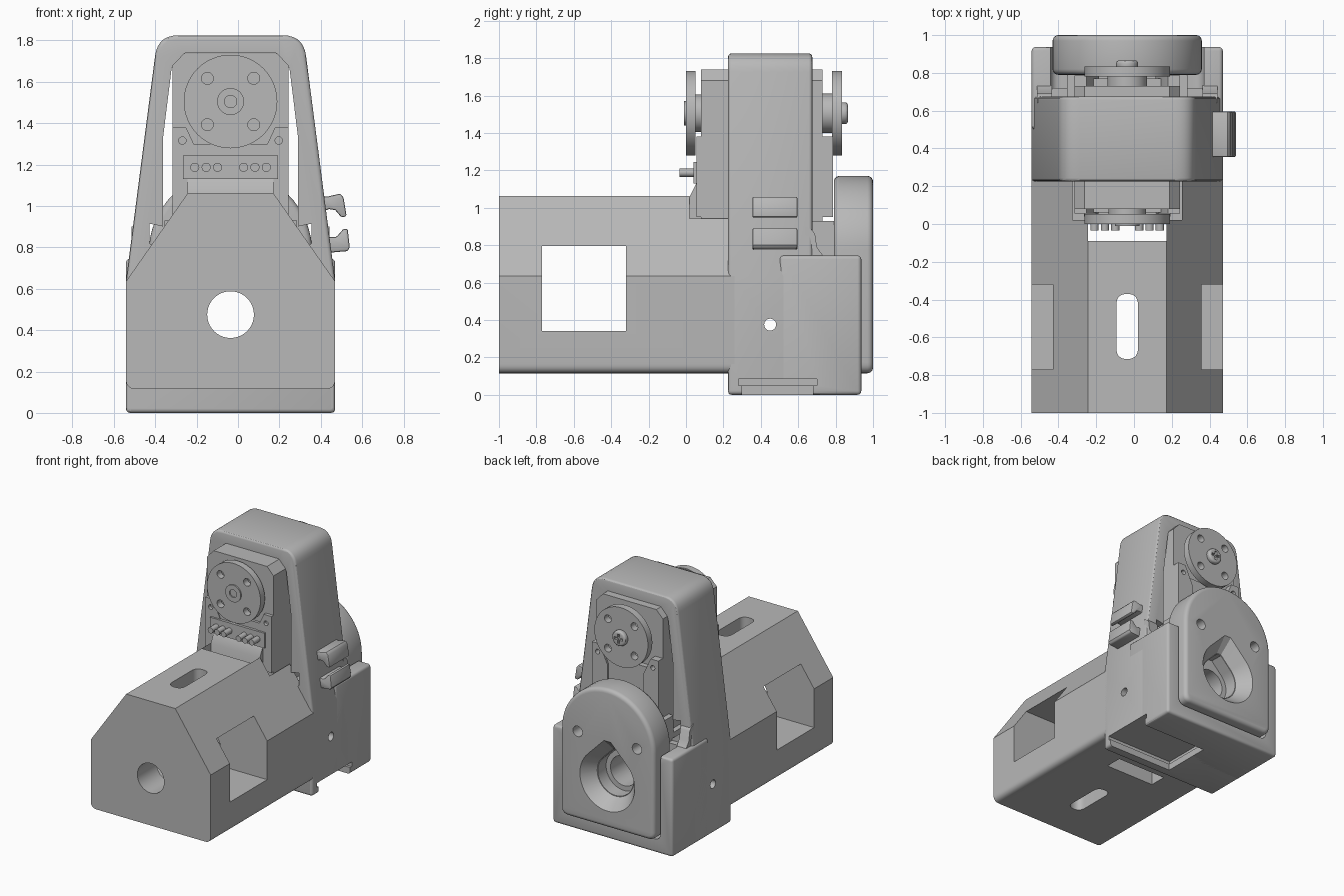
import bpy, bmesh, math
from mathutils import Vector

if "Cube" in bpy.data.objects:
    bpy.data.objects.remove(bpy.data.objects["Cube"], do_unlink=True)

CX = -0.036   # centre line of the symmetric parts
AXIS_Z = 0.475  # height of the long bore
HORN_Z = 1.505  # height of the servo shaft

grey = bpy.data.materials.new("plain grey")
grey.use_nodes = True
grey.diffuse_color = (0.48, 0.48, 0.48, 1)
grey.node_tree.nodes["Principled BSDF"].inputs["Base Color"].default_value = grey.diffuse_color
cutters = []


def prism(name, pts, axis, a, b, bevel=0, segments=3, end_scale=1, pivot=(0, 0)):
    """Extrude an outline along an axis; x values count from the centre line."""
    def place(u, v, w):
        return {"x": (w + CX, u, v), "y": (u + CX, w, v), "z": (u + CX, v, w)}[axis]
    bm = bmesh.new()
    rings = []
    for w, s in ((a, 1), (b, end_scale)):
        rings.append([bm.verts.new(place(pivot[0] + (u - pivot[0]) * s,
                                         pivot[1] + (v - pivot[1]) * s, w)) for u, v in pts])
    n = len(pts)
    for ring in rings:
        bm.faces.new(ring)
    for i in range(n):
        j = (i + 1) % n
        bm.faces.new((rings[0][i], rings[0][j], rings[1][j], rings[1][i]))
    bmesh.ops.recalc_face_normals(bm, faces=bm.faces)
    mesh = bpy.data.meshes.new(name)
    bm.to_mesh(mesh)
    bm.free()
    mesh.materials.append(grey)
    obj = bpy.data.objects.new(name, mesh)
    bpy.context.collection.objects.link(obj)
    if bevel:
        m = obj.modifiers.new("edges", "BEVEL")
        m.width, m.segments, m.limit_method, m.angle_limit = bevel, segments, "ANGLE", math.radians(40)
    return obj


def cutter(*args, **kw):
    obj = prism("cutter", *args, **kw)
    obj.hide_render = True
    cutters.append(obj)
    return obj


def cut(obj, *tools):
    for t in tools:
        m = obj.modifiers.new("cut", "BOOLEAN")
        m.operation, m.solver, m.object = "DIFFERENCE", "EXACT", t
    return obj


def rect(u0, u1, v0, v1):
    return [(u0, v0), (u1, v0), (u1, v1), (u0, v1)]


def circle(u, v, r, n=40):
    return [(u + r * math.cos(2 * math.pi * i / n), v + r * math.sin(2 * math.pi * i / n)) for i in range(n)]


def rounded(pts, radii, n=7):
    """Round each corner whose cut-back distance is above zero."""
    out = []
    for i, (p, r) in enumerate(zip(pts, radii)):
        p, q, s = Vector(p), Vector(pts[i - 1]), Vector(pts[(i + 1) % len(pts)])
        if not r:
            out.append(tuple(p))
            continue
        a, b = p + (q - p).normalized() * r, p + (s - p).normalized() * r
        for k in range(n + 1):
            t = k / n
            out.append(tuple(a * (1 - t) ** 2 + p * 2 * t * (1 - t) + b * t * t))
    return out


def mirrored(half):
    """Close a right-hand outline, listed bottom to top, over the centre line."""
    return half + [(-u, v) for u, v in reversed(half)]


def teardrop(r):
    arc = [(r * math.cos(t), AXIS_Z + r * math.sin(t))
           for t in (math.radians(-225 + 270 * i / 40) for i in range(41))]
    return arc + [(r * .12, AXIS_Z + r * 1.3), (-r * .12, AXIS_Z + r * 1.3)]


def slot(u, v0, v1, r):
    return rounded(rect(u - r, u + r, v0, v1), [r] * 4)


# Shared cutters
bore = cutter(circle(0, AXIS_Z, .113), "y", -1.2, 1.2)
side_pin = cutter(circle(.45, .375, .032, 20), "x", -1, 1)

# Long front body with windows, slots and servo bay
body = prism("front_body", rounded(mirrored([(.506, .115), (.506, .635), (.207, 1.062)]),
             [.05, 0, 0, 0, 0, .05]), "y", -1, .26)
cut(body, bore,
    cutter(rect(-.77, -.32, .34, .795), "x", -1, 1),
    cutter(slot(0, -.715, -.37, .057), "z", -.2, 1.5),
    cutter(rect(-.207, .207, -.09, .04), "z", -.2, 1.5),
    cutter(rect(-.29, .29, .02, .5), "z", .75, 1.5))

# Tapered arch around the servo
frame = prism("arch_frame", rounded(mirrored([(.506, 0), (.506, .635), (.352, 1.825)]),
              [.025, 0, .1, .1, 0, .025]), "y", .225, .675, .022)
opening = cutter(mirrored([(.327, .8), (.327, 1.325), (.285, 1.665), (.218, 1.74)]), "y", 0, .9)
rail_wide = cutter(rect(.28, .70, .05, .085), "x", -.06, .7)
rail_narrow = cutter(rect(.30, .68, -.05, .06), "x", -.04, .7)
notches = [cutter([(s * .32, .9), (s * .392, .915), (s * .392, .82), (s * .32, .76)], "y", 0, .9)
           for s in (1, -1)]
cut(frame, bore, side_pin, opening, rail_wide, rail_narrow, *notches)


def back_outline(grow):
    r = .395 + grow
    dome = [(r * math.cos(t), .775 + r * math.sin(t)) for t in (math.pi * i / 32 for i in range(33))]
    foot = rounded([(-r, .5), (-r, .115 - grow), (r, .115 - grow), (r, .5)], [0, .06, .06, 0])
    return dome + foot


# Rear rim that holds the back plate
rim = prism("rear_rim", rect(-.506, .506, 0, .745), "y", .5, .937, .02)
cut(rim, bore, side_pin, rail_wide, rail_narrow, cutter(back_outline(.012), "y", .72, 1.2))
for side, s in (("left", 1), ("right", -1)):
    prism(side + "_shoulder", [(.64, .72), (.64, .9), (.675, .88), (.69, .86), (.70, .79), (.735, .74)],
          "x", s * .398, s * .478)

# Domed back plate with flared teardrop bore
plate = prism("back_plate", back_outline(0), "y", .79, 1, .03, 4)
cut(plate, cutter(teardrop(.15), "y", .5, 1.1),
    cutter(teardrop(.155), "y", .9, 1.002, end_scale=1.5, pivot=(0, AXIS_Z)),
    *[cutter(circle(s * .25, .785, .04, 20), "y", .5, 1.1) for s in (1, -1)])
cut(prism("plate_backing", rect(-.32, .32, .2, .93), "y", .66, .8), bore)

# Servo case, flanges, foot and connector
prism("servo_case", mirrored([(.28, .78), (.28, 1.68), (.225, 1.738)]), "y", .08, .73)
for side, s in (("left", 1), ("right", -1)):
    ear = prism(side + "_servo_flange", [(s * .28, .95), (s * .28, 1.38), (s * .215, 1.38),
                (s * .15, 1.24), (s * .15, .95)], "y", .055, .785)
    cut(ear, cutter(circle(s * .233, 1.316, .018, 16), "y", 0, .9))
prism("servo_middle", rect(-.2, .2, .95, 1.3), "y", .06, .77)
prism("servo_foot", [(.02, .8), (.02, 1.06), (.055, 1.13), (.2, 1.13), (.2, .8)], "x", -.207, .207)
prism("connector_panel", rect(-.23, .23, 1.13, 1.245), "y", .04, .1)
for i, x in enumerate((-.173, -.118, -.063, .063, .118, .173)):
    prism("connector_pin_%d" % (i + 1), circle(x, 1.187, .022, 16), "y", -.035, .06)

# Round servo horns on both ends of the shaft
for end, y0, y1 in (("front", 0, .052), ("back", .78, .833)):
    horn = prism(end + "_horn", circle(0, HORN_Z, .226, 64), "y", y0, y1)
    cut(horn, *[cutter(circle(sx * .112, HORN_Z + sz * .112, .029, 20), "y", y0 - .05, y1 + .05)
                for sx in (1, -1) for sz in (1, -1)])
prism("front_shaft", circle(0, HORN_Z, .1), "y", .04, .1)
prism("back_shaft", circle(0, HORN_Z, .105), "y", .7, .79)
cut(prism("front_hub", circle(0, HORN_Z, .065), "y", -.01, .03),
    cutter(circle(0, HORN_Z, .03, 20), "y", -.05, .02))
cut(prism("back_screw", circle(0, HORN_Z, .058), "y", .82, .866, .015),
    cutter(rect(-.035, .035, HORN_Z - .009, HORN_Z + .009), "y", .845, .9),
    cutter(rect(-.009, .009, HORN_Z - .035, HORN_Z + .035), "y", .845, .9))

# Cable clip jaws on the left side
upper = [(.40, .97), (.44, .985), (.47, .98), (.50, .945), (.525, .95), (.51, 1.04),
         (.495, 1.06), (.43, 1.045), (.40, 1.05)]
lower = [(.40, .83), (.45, .775), (.53, .782), (.54, .80), (.53, .89), (.51, .89),
         (.475, .85), (.44, .85), (.40, .87)]
for name, pts in (("upper_clip", upper), ("lower_clip", lower)):
    prism(name, [(x - CX, z) for x, z in pts], "y", .355, .595, .008, 2)

# Bake the modifiers, drop the cutters, shade
deps = bpy.context.evaluated_depsgraph_get()
parts = [o for o in bpy.context.collection.objects
         if o.type == "MESH" and o not in cutters and o.data.materials]
for obj, mesh in [(o, bpy.data.meshes.new_from_object(o.evaluated_get(deps))) for o in parts]:
    obj.modifiers.clear()
    obj.data = mesh
    mesh.materials.clear()
    mesh.materials.append(grey)
    mesh.polygons.foreach_set("material_index", [0] * len(mesh.polygons))
    mesh.shade_smooth()
    mesh.set_sharp_from_angle(angle=math.radians(30))
for c in cutters:
    bpy.data.objects.remove(c, do_unlink=True)
